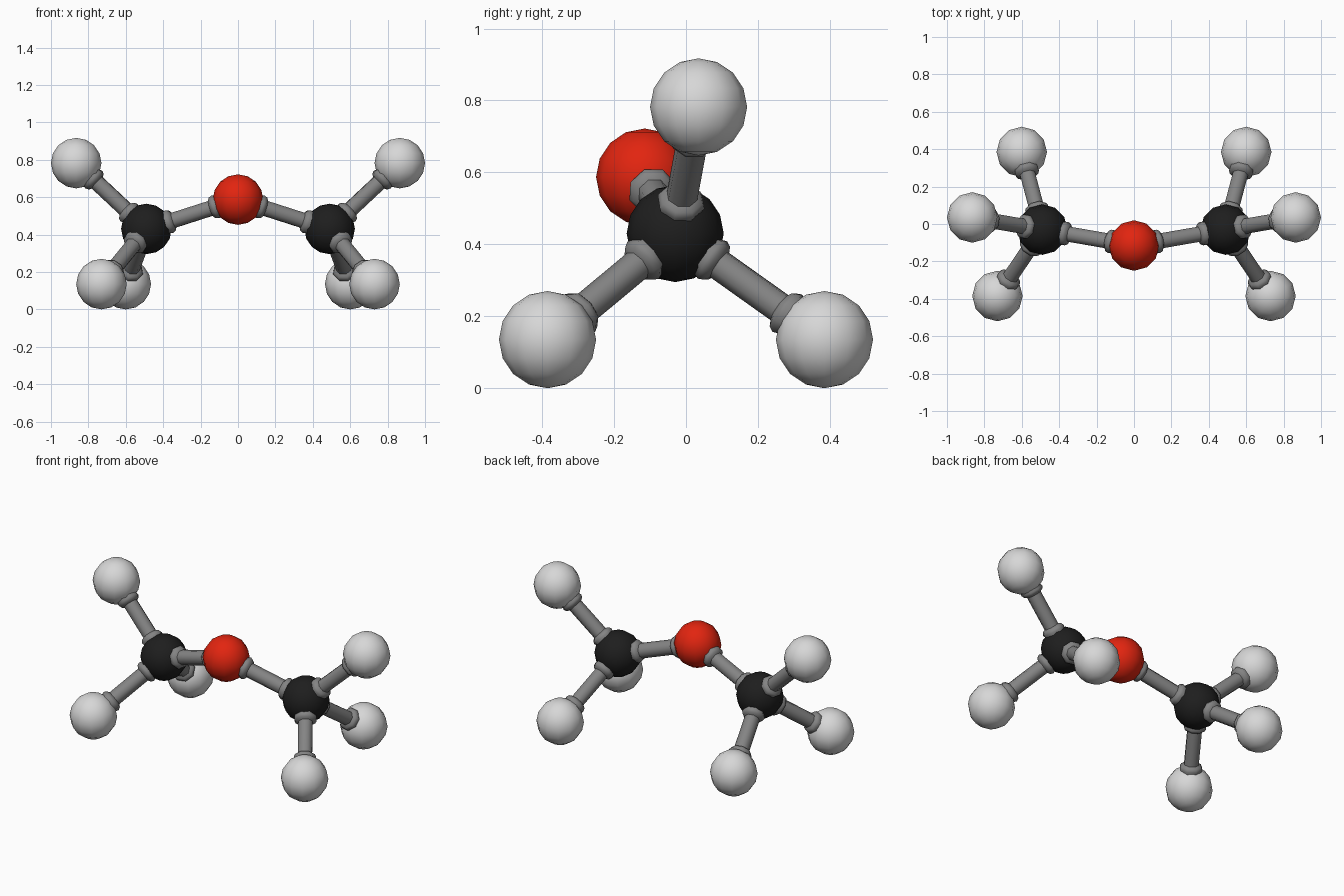
import bpy, bmesh, math
from mathutils import Vector

if "Cube" in bpy.data.objects:
    bpy.data.objects.remove(bpy.data.objects["Cube"])


def mat(name, rgb):
    m = bpy.data.materials.new(name)
    m.diffuse_color = (*rgb, 1)
    m.use_nodes = True
    m.node_tree.nodes["Principled BSDF"].inputs["Base Color"].default_value = m.diffuse_color
    return m


WHITE = mat("white", (0.68, 0.68, 0.68))
BLACK = mat("black", (0.013, 0.013, 0.013))
RED = mat("red", (0.76, 0.018, 0.005))
GREY = mat("grey", (0.23, 0.23, 0.23))
R = 0.135


def finish(bm, name, material, angle):
    bmesh.ops.recalc_face_normals(bm, faces=bm.faces)
    me = bpy.data.meshes.new(name)
    bm.to_mesh(me)
    bm.free()
    me.materials.append(material)
    ob = bpy.data.objects.new(name, me)
    bpy.context.collection.objects.link(ob)
    bpy.ops.object.select_all(action='DESELECT')
    ob.select_set(True)
    bpy.context.view_layer.objects.active = ob
    bpy.ops.object.shade_smooth_by_angle(angle=math.radians(angle))
    return ob


def atom(name, pos, material):
    bm = bmesh.new()
    bmesh.ops.create_uvsphere(bm, u_segments=12, v_segments=8, radius=R)
    finish(bm, name, material, 60).location = pos


def bond(name, a, b, sides=8):
    # lathed rod with a flared collar hugging the ball at each end
    a, b = Vector(a), Vector(b)
    length = (b - a).length
    half = [(0.055, 0.095), (0.068, 0.130), (0.060, 0.146), (0.044, 0.155)]
    profile = half + [(r, length - z) for r, z in reversed(half)]
    bm = bmesh.new()
    rings = []
    for r, z in profile:
        rings.append([bm.verts.new((r * math.cos(t), r * math.sin(t), z))
                      for t in (2 * math.pi * (i + 0.5) / sides for i in range(sides))])
    for lo, hi in zip(rings, rings[1:]):
        for i in range(sides):
            j = (i + 1) % sides
            bm.faces.new((lo[i], lo[j], hi[j], hi[i]))
    bm.faces.new(rings[0][::-1])
    bm.faces.new(rings[-1])
    ob = finish(bm, name, GREY, 50)
    ob.location = a
    ob.rotation_mode = 'QUATERNION'
    ob.rotation_quaternion = (b - a).to_track_quat('Z', 'Y')


# central red ball
center = (0, -0.115, 0.587)
atom("centre_red_ball", center, RED)

# each side: black ball, its link to the centre, three white balls
for side, s in (("left", -1), ("right", 1)):
    hub = (s * 0.49, -0.03, 0.43)
    atom(side + "_black_ball", hub, BLACK)
    bond(side + "_centre_rod", hub, center)
    for part, (x, y, z) in {"upper": (0.865, 0.035, 0.782),
                            "front": (0.73, -0.385, 0.135),
                            "back": (0.60, 0.385, 0.135)}.items():
        tip = (s * x, y, z)
        atom(f"{side}_{part}_white_ball", tip, WHITE)
        bond(f"{side}_{part}_rod", hub, tip)
